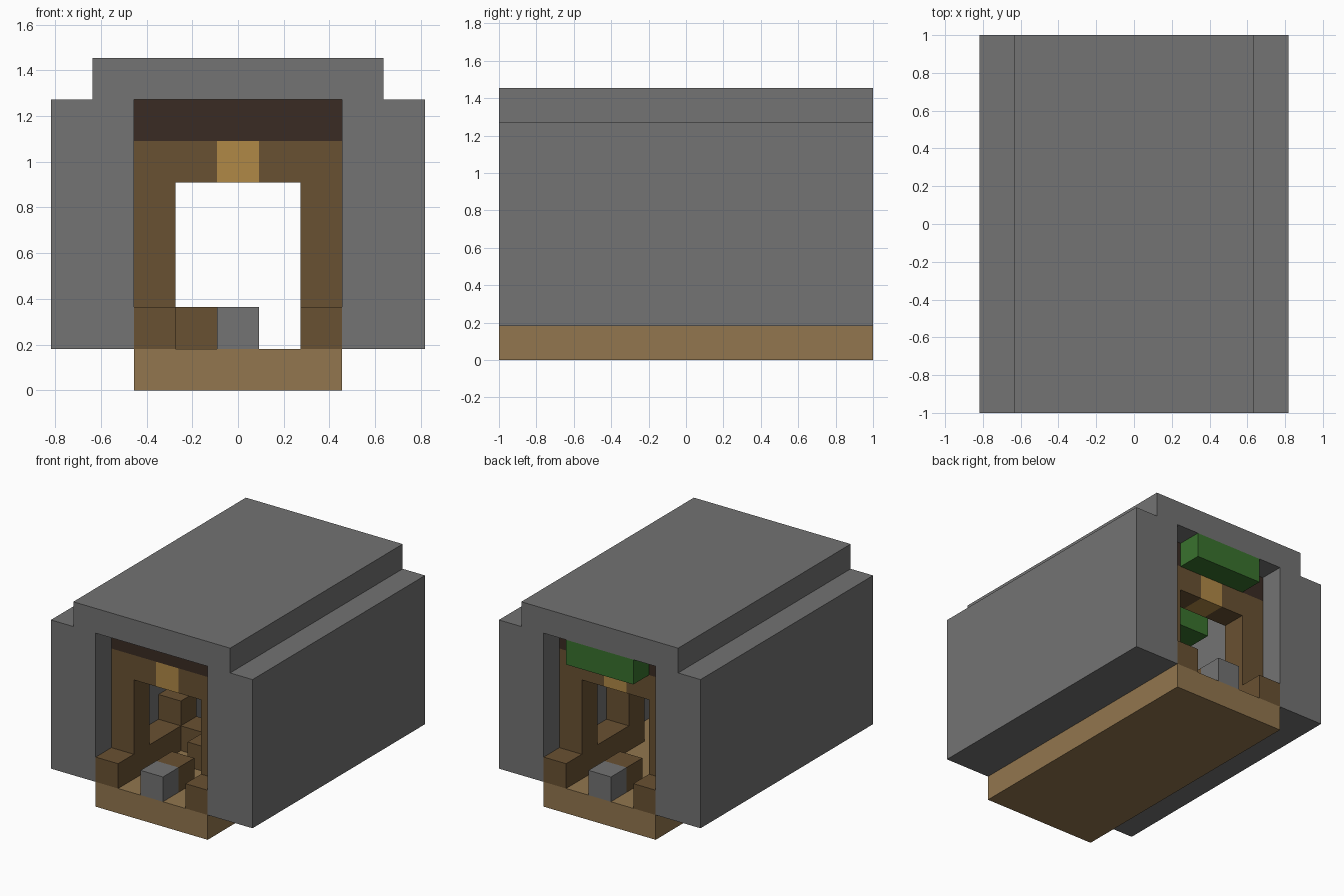
import bpy, bmesh

U = 2 / 11  # one block

cube = bpy.data.objects.get("Cube")
if cube:
    bpy.data.objects.remove(cube, do_unlink=True)


def material(name, rgb):
    lin = [((c / 255 + 0.055) / 1.055) ** 2.4 for c in rgb] + [1]
    m = bpy.data.materials.new(name)
    m.use_nodes = True
    m.diffuse_color = lin
    m.node_tree.nodes["Principled BSDF"].inputs["Base Color"].default_value = lin
    return m


stone = material("stone grey", (115, 115, 115))
earth = material("earth tan", (146, 118, 78))
wood = material("wood brown", (105, 81, 50))
dark = material("dark timber", (58, 43, 35))
glow = material("lantern amber", (176, 137, 70))
leaf = material("leaf green", (57, 114, 46))


def finish(name, bm, mat):
    bmesh.ops.recalc_face_normals(bm, faces=bm.faces)
    me = bpy.data.meshes.new(name)
    bm.to_mesh(me)
    bm.free()
    me.materials.append(mat)
    ob = bpy.data.objects.new(name, me)
    bpy.context.collection.objects.link(ob)


def block(name, mat, xs, ys, zs):
    """Box filling the inclusive block ranges; x is centred, y runs front to back."""
    bm = bmesh.new()
    bmesh.ops.create_cube(bm, size=1)
    for v in bm.verts:
        v.co = [((a + b) / 2 + s * (b - a + 1)) * U
                for s, (a, b) in zip(v.co, (xs, (ys[0] - 5, ys[1] - 5), (zs[0] + .5, zs[1] + .5)))]
    finish(name, bm, mat)


# Stone shell: stepped arch profile extruded along the tunnel
half = [(2.5, 7), (2.5, 1), (4.5, 1), (4.5, 7), (3.5, 7), (3.5, 8)]
profile = half + [(-x, z) for x, z in reversed(half)]
bm = bmesh.new()
face = bm.faces.new([bm.verts.new((x * U, -1, z * U)) for x, z in profile])
ext = bmesh.ops.extrude_face_region(bm, geom=[face])
for v in ext["geom"]:
    if isinstance(v, bmesh.types.BMVert):
        v.co.y = 1
finish("stone_shell", bm, stone)

block("floor", earth, (-2, 2), (0, 10), (0, 0))

# Timber frame, end kerbs and floor pieces at both ends
for end, y, y_out in (("front", 1, 0), ("back", 9, 10)):
    for side, x in (("right", -2), ("left", 2)):
        block(f"{end}_{side}_post", wood, (x, x), (y, y), (1, 4))
        block(f"{end}_{side}_kerb", wood, (x, x), (y_out, y_out), (1, 1))
        s = x // 2
        block(f"{end}_{side}_beam", wood, sorted((s, x)), (y, y), (5, 5))
    block(f"{end}_lantern", glow, (0, 0), (y, y), (5, 5))
    block(f"{end}_lintel", dark, (-2, 2), (y, y), (6, 6))
    block(f"{end}_stone", stone, (0, 0), (y_out, y_out), (1, 1))
    block(f"{end}_sleeper", wood, (0, 0), (y, y), (1, 1))

# Low ledges along the inside walls, with upright stacks
block("right_ledge", wood, (-2, -2), (2, 4), (1, 1))
block("left_ledge", wood, (2, 2), (6, 8), (1, 1))
block("right_stack", wood, (-2, -2), (4, 4), (2, 2))
block("left_stack", wood, (2, 2), (6, 6), (2, 3))
block("inner_crate", wood, (-1, -1), (4, 4), (1, 1))
block("middle_sleeper", wood, (0, 0), (3, 3), (1, 1))

# Hanging foliage
block("back_foliage", leaf, (-1, 1), (10, 10), (6, 6))
block("inner_foliage", leaf, (-1, 1), (7, 7), (5, 6))
